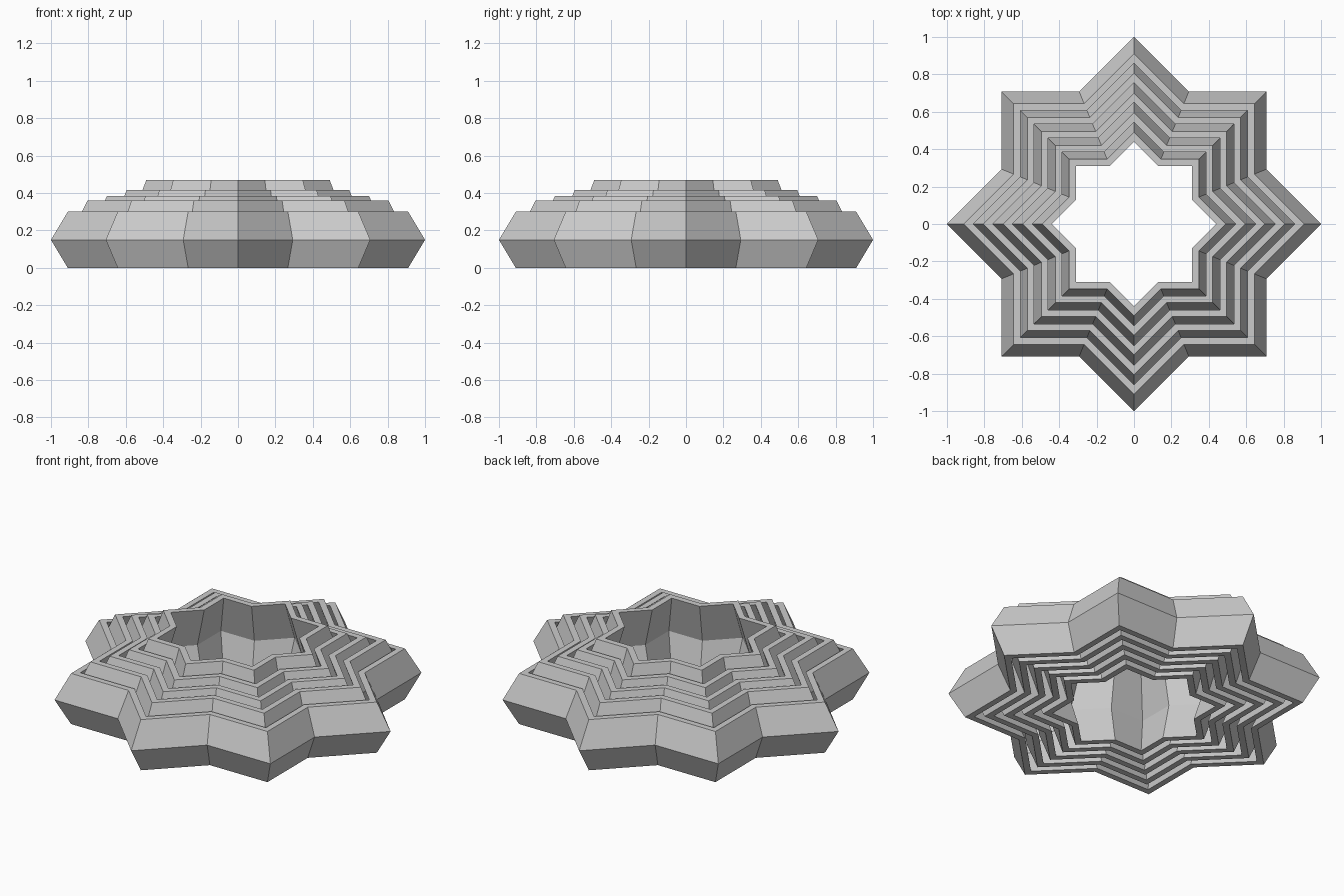
import bpy
import bmesh
from math import cos, sin, pi

cube = bpy.data.objects.get("Cube")
if cube:
    bpy.data.objects.remove(cube, do_unlink=True)

grey = bpy.data.materials.new("light grey")
grey.use_nodes = True
colour = (0.6, 0.6, 0.6, 1)
grey.diffuse_color = colour
grey.node_tree.nodes["Principled BSDF"].inputs["Base Color"].default_value = colour

POINTS = 8
NOTCH = cos(pi / 4) / cos(pi / 8)   # notch radius of two crossed squares
BULGE = 0.09                        # how far the folded wall leans out
WALL = 0.05                         # wall thickness at a tip
STEP = 0.105                        # spacing from ring to ring


def star_loop(bm, radius, z):
    """Closed loop of vertices around an eight-pointed star."""
    verts = []
    for i in range(2 * POINTS):
        a = i * pi / POINTS
        r = radius * (NOTCH if i % 2 else 1)
        verts.append(bm.verts.new((r * cos(a), r * sin(a), z)))
    return verts


def star_ring(name, radius, height):
    """Thin star-shaped band whose wall folds outward at mid height."""
    edge, inner = radius - BULGE, radius - WALL
    profile = [(edge, 0), (radius, height / 2), (edge, height),
               (edge - WALL, height), (inner, height / 2), (edge - WALL, 0)]
    bm = bmesh.new()
    loops = [star_loop(bm, r, z) for r, z in profile]
    for a, b in zip(loops, loops[1:] + loops[:1]):
        for i in range(len(a)):
            j = (i + 1) % len(a)
            bm.faces.new((a[i], a[j], b[j], b[i]))
    bmesh.ops.recalc_face_normals(bm, faces=bm.faces)
    mesh = bpy.data.meshes.new(name)
    bm.to_mesh(mesh)
    bm.free()
    mesh.materials.append(grey)
    bpy.context.collection.objects.link(bpy.data.objects.new(name, mesh))


# Nested rings, each smaller and taller than the one around it
names = ["outer", "second", "middle", "fourth", "inner"]
heights = [0.30, 0.36, 0.385, 0.415, 0.47]
for k, (name, height) in enumerate(zip(names, heights)):
    star_ring(name + "_star_ring", 1 - k * STEP, height)
